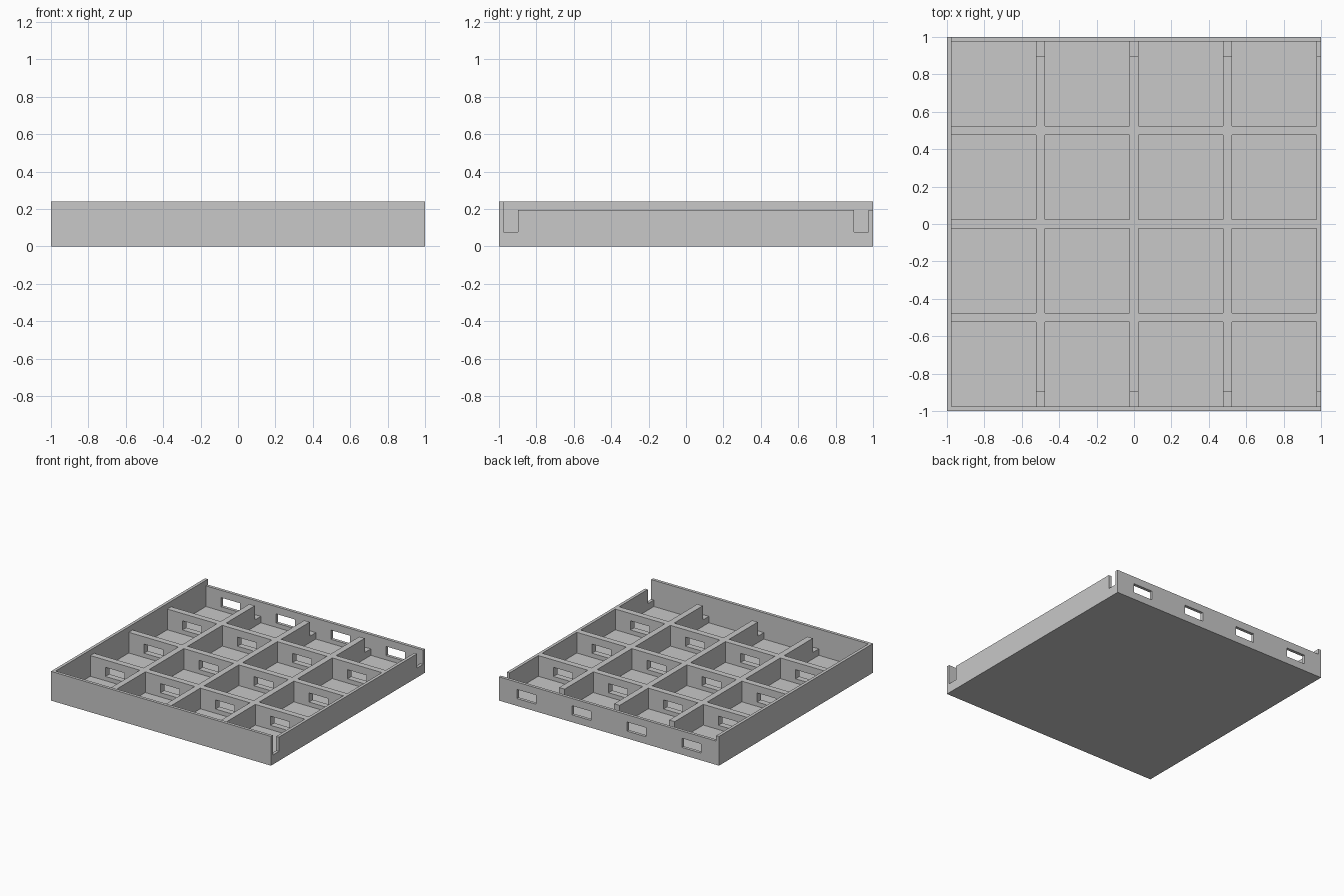
import bpy
import bmesh
from mathutils import Matrix, Vector

if "Cube" in bpy.data.objects:
    bpy.data.objects.remove(bpy.data.objects["Cube"], do_unlink=True)

WALL = 0.025             # outer wall thickness, half of a divider
INNER = 1 - WALL         # inner face of the outer walls
FLOOR = 0.025
RIM = 0.195              # height of the dividers and low walls
TALL = 0.24              # height of the two tall walls
CELL = 0.45
NOTCH = 0.078            # notch width and the height of its sill
OUT = 1.1                # cutters reach past the block to here
CENTRES = [-0.75, -0.25, 0.25, 0.75]

grey = bpy.data.materials.new("light grey")
grey.use_nodes = True
colour = (0.58, 0.58, 0.58, 1)
grey.diffuse_color = colour
grey.node_tree.nodes["Principled BSDF"].inputs["Base Color"].default_value = colour


def boxes(name, spans):
    """One object made of boxes, each given by its low and high corner."""
    bm = bmesh.new()
    for low, high in spans:
        low, high = Vector(low), Vector(high)
        matrix = Matrix.Translation((low + high) / 2) @ Matrix.Diagonal((high - low).to_4d())
        bmesh.ops.create_cube(bm, size=1, matrix=matrix)
    mesh = bpy.data.meshes.new(name)
    bm.to_mesh(mesh)
    bm.free()
    mesh.materials.append(grey)
    obj = bpy.data.objects.new(name, mesh)
    bpy.context.collection.objects.link(obj)
    return obj


# Solid block that becomes the tray
tray = boxes("compartment_tray", [((-1, -1, 0), (1, 1, TALL))])

# Step that lowers everything except the two tall walls
step = boxes("rim_cutter", [((-INNER, -INNER, RIM), (OUT, OUT, 1))])

# Grid of square pockets
h = CELL / 2
pockets = boxes("pocket_cutter", [((x - h, y - h, FLOOR), (x + h, y + h, 1))
                                  for x in CENTRES for y in CENTRES])

# Windows running through the cross dividers and the back wall
windows = boxes("window_cutter", [((x - 0.087, -0.75, 0.06), (x + 0.087, OUT, 0.135))
                                  for x in CENTRES])

# Notches at both ends of the lengthwise dividers and the open side wall
notches = boxes("notch_cutter", [((-0.75, low, NOTCH), (OUT, low + NOTCH, 1))
                                 for low in (-INNER, INNER - NOTCH)])

cutters = [step, pockets, windows, notches]
for cutter in cutters:
    cutter.hide_render = True
    cut = tray.modifiers.new(cutter.name, 'BOOLEAN')
    cut.operation = 'DIFFERENCE'
    cut.solver = 'EXACT'
    cut.object = cutter

# Bake the cuts and drop the cutters
graph = bpy.context.evaluated_depsgraph_get()
baked = bpy.data.meshes.new_from_object(tray.evaluated_get(graph))
tray.modifiers.clear()
tray.data = baked
for cutter in cutters:
    bpy.data.objects.remove(cutter, do_unlink=True)
